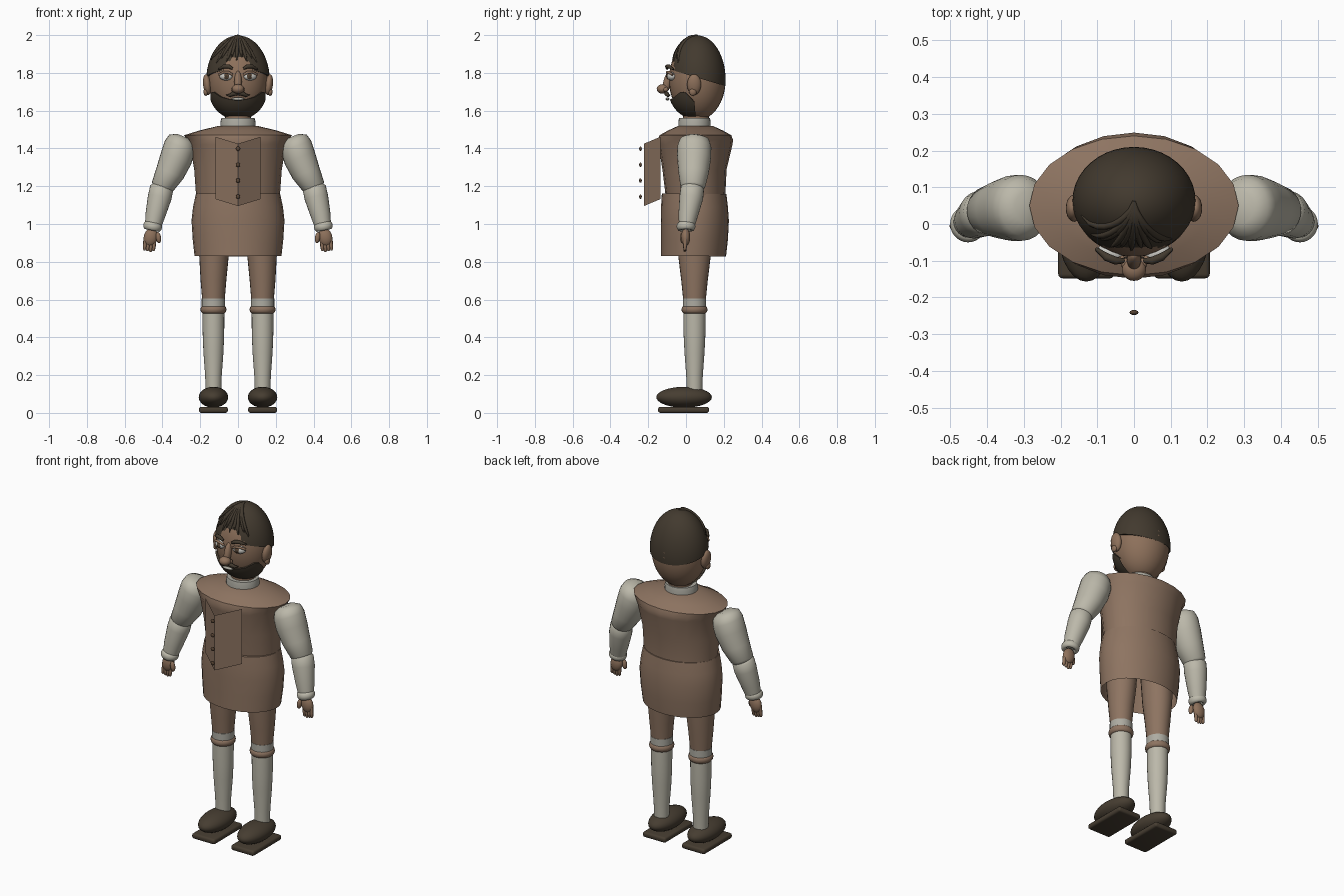
import bpy, bmesh, math
from mathutils import Vector, Matrix, Euler

if "Cube" in bpy.data.objects:
    bpy.data.objects.remove(bpy.data.objects["Cube"])


def material(name, r, g, b):
    m = bpy.data.materials.new(name)
    m.diffuse_color = (r, g, b, 1)
    m.use_nodes = True
    m.node_tree.nodes["Principled BSDF"].inputs["Base Color"].default_value = m.diffuse_color
    return m


VEST = material("vest brown", 0.27, 0.175, 0.12)
SKIN = material("skin tan", 0.27, 0.165, 0.105)
HAIR = material("dark hair", 0.055, 0.042, 0.028)
CREAM = material("cream cloth", 0.50, 0.48, 0.40)
GREY = material("grey cloth", 0.42, 0.41, 0.36)
SHOE = material("shoe brown", 0.062, 0.047, 0.031)
WHITE = material("eye white", 0.62, 0.61, 0.57)
IRIS = material("iris brown", 0.10, 0.06, 0.035)


def finish(name, bm, mat, angle=40, solid=True):
    if solid:
        bmesh.ops.recalc_face_normals(bm, faces=bm.faces)
    me = bpy.data.meshes.new(name)
    bm.to_mesh(me)
    bm.free()
    me.materials.append(mat)
    ob = bpy.data.objects.new(name, me)
    bpy.context.collection.objects.link(ob)
    bpy.context.view_layer.objects.active = ob
    ob.select_set(True)
    bpy.ops.object.shade_smooth_by_angle(angle=math.radians(angle))
    ob.select_set(False)
    return ob


def ball(name, mat, loc, rad, rot=(0, 0, 0), u=20, v=14):
    bm = bmesh.new()
    mtx = Matrix.Translation(loc) @ Euler(rot).to_matrix().to_4x4() @ Matrix.Diagonal((*rad, 1))
    bmesh.ops.create_uvsphere(bm, u_segments=u, v_segments=v, radius=1, matrix=mtx)
    return finish(name, bm, mat, 60)


def loft(name, mat, rings, n=24, cap0=True, cap1=True, angle=40):
    """Rings (x, y, z, rx, ry), square to the line from first to last ring."""
    bm = bmesh.new()
    axis = (Vector(rings[-1][:3]) - Vector(rings[0][:3])).normalized()
    q = Vector((0, 0, 1 if axis.z > 0 else -1)).rotation_difference(axis)
    loops = []
    for x, y, z, rx, ry in rings:
        loops.append([bm.verts.new(Vector((x, y, z)) + q @ Vector(
            (rx * math.cos(2 * math.pi * i / n), ry * math.sin(2 * math.pi * i / n), 0)))
            for i in range(n)])
    for a, b in zip(loops, loops[1:]):
        for i in range(n):
            bm.faces.new((a[i], a[(i + 1) % n], b[(i + 1) % n], b[i]))
    if cap0:
        bm.faces.new(loops[0])
    if cap1:
        bm.faces.new(loops[-1])
    return finish(name, bm, mat, angle)


def tube(name, mat, pts, r, taper=None):
    """Round tube along a path, tapered by per-point factors."""
    cu = bpy.data.curves.new(name, 'CURVE')
    cu.dimensions, cu.bevel_depth, cu.bevel_resolution, cu.use_fill_caps = '3D', r, 2, True
    sp = cu.splines.new('POLY')
    sp.points.add(len(pts) - 1)
    for i, (p, c) in enumerate(zip(sp.points, pts)):
        p.co = (*c, 1)
        p.radius = taper[i] if taper else 1
    cu.materials.append(mat)
    ob = bpy.data.objects.new(name, cu)
    bpy.context.collection.objects.link(ob)
    return ob


def band(name, mat, loc, R, r, rot=(0, 0, 0), h=1.0):
    """Ring with a rounded cross-section, h stretches its height."""
    n, k = 28, 10
    bm = bmesh.new()
    mtx = Matrix.Translation(loc) @ Euler(rot).to_matrix().to_4x4()
    g = [[bm.verts.new(mtx @ Vector(((R + r * math.cos(b)) * math.cos(a),
                                     (R + r * math.cos(b)) * math.sin(a), h * r * math.sin(b))))
          for b in [2 * math.pi * j / k for j in range(k)]]
         for a in [2 * math.pi * i / n for i in range(n)]]
    for i in range(n):
        for j in range(k):
            a, b = g[i], g[(i + 1) % n]
            bm.faces.new((a[j], b[j], b[(j + 1) % k], a[(j + 1) % k]))
    return finish(name, bm, mat, 60)


# Torso and open skirt of the waistcoat
Y = 0.05
loft("waistcoat_top", VEST, [(0, Y, 1.15, .222, .158), (0, Y - .005, 1.29, .232, .17),
     (0, Y, 1.42, .255, .196), (0, Y, 1.445, .268, .199), (0, Y, 1.47, .285, .19),
     (0, Y, 1.495, .205, .145), (0, Y, 1.52, .10, .09)], 20, cap0=False)
loft("waistcoat_skirt", VEST, [(0, .04, .83, .23, .172), (0, .045, .92, .24, .177),
     (0, .047, 1.02, .246, .18), (0, .045, 1.09, .238, .177), (0, .043, 1.16, .223, .171)],
     28, cap0=False)

# Folded front panel with buttons
bm = bmesh.new()
cols = [[bm.verts.new((x, y, z + t)) for z in (1.095, 1.425)]
        for x, y, t in ((-.12, -.135, .037), (0, -.223, 0), (.12, -.135, .037))]
for a, b in zip(cols, cols[1:]):
    bm.faces.new((a[0], b[0], b[1], a[1]))
finish("front_panel", bm, VEST, 20, solid=False)
for i, z in enumerate((1.145, 1.23, 1.313, 1.398)):
    ball(f"button_{i}", IRIS, (0, -.241, z), (.012, .007, .012), u=12, v=8)

# Neck and collar
loft("neck", SKIN, [(0, .05, 1.48, .068, .068), (0, .055, 1.64, .068, .068)])
loft("collar", GREY, [(0, .045, 1.50, .093, .086), (0, .045, 1.54, .093, .086),
                      (0, .045, 1.56, .088, .082)])

# Legs, stockings and shoes
for s, side in ((-1, "right"), (1, "left")):
    x = .13 * s
    loft(side + "_breeches", VEST, [(x, .045, .58, .058, .058), (x, .045, .7, .068, .07),
         (x * .98, .045, .83, .078, .086), (x * .95, .045, 1.0, .085, .095)])
    loft(side + "_stocking_top", GREY, [(x, .045, .55, .062, .062), (x, .045, .605, .062, .062)])
    loft(side + "_stocking", CREAM, [(x, .045, .10, .041, .041), (x, .045, .2, .044, .044),
         (x, .045, .32, .053, .053), (x, .045, .42, .057, .058), (x, .045, .55, .058, .059)])
    band(side + "_garter", VEST, (x, .045, .547), .054, .015, h=1.4)
    ball(side + "_shoe", SHOE, (x, -.01, .083), (.078, .147, .055), u=28, v=16)
    bm = bmesh.new()
    bmesh.ops.create_cube(bm, size=1, matrix=Matrix.Translation((x, -.013, .016))
                          @ Matrix.Diagonal((.153, .27, .032, 1)))
    bmesh.ops.bevel(bm, geom=bm.edges[:], offset=.012, segments=3, affect='EDGES', profile=.5)
    finish(side + "_sole", bm, SHOE)

# Arms and hands
for s, side in ((-1, "right"), (1, "left")):
    loft(side + "_upper_sleeve", CREAM, [(.288 * s, .045, 1.462, .04, .045),
         (.298 * s, .045, 1.445, .072, .078), (.308 * s, .044, 1.41, .085, .09),
         (.327 * s, .043, 1.35, .086, .09), (.360 * s, .040, 1.27, .077, .08),
         (.398 * s, .036, 1.20, .062, .066), (.405 * s, .035, 1.18, .048, .05)], angle=60)
    loft(side + "_forearm_sleeve", CREAM, [(.399 * s, .037, 1.21, .045, .045),
         (.404 * s, .034, 1.19, .062, .062), (.415 * s, .028, 1.14, .063, .063),
         (.437 * s, .012, 1.05, .053, .052), (.452 * s, .002, .98, .042, .04)], angle=60)
    tilt = (0, -.2 * s, 0)
    band(side + "_cuff", CREAM, (.452 * s, 0, .987), .035, .015, tilt, 1.5)
    ball(side + "_palm", SKIN, (.462 * s, -.002, .93), (.037, .024, .048), tilt)
    for i in range(4):
        fx = .443 + .016 * i
        tube(f"{side}_finger_{i}", SKIN, [(fx * s, -.003, .92), ((fx + .002) * s, -.005, .885),
             ((fx + .004) * s, -.006, .858 + .004 * abs(i - 1)),
             ((fx + .004) * s, -.006, .852 + .004 * abs(i - 1))], .01, (1, 1, .8, .35))
    ball(side + "_thumb", SKIN, (.421 * s, -.018, .928), (.014, .014, .03), (0, .15 * s, 0), 12, 8)

# Head and ears
CY, CZ = .06, 1.765
ball("head", SKIN, (0, CY, CZ), (.157, .15, .215), u=32, v=22)
for s, side in ((-1, "right"), (1, "left")):
    ball(side + "_ear", SKIN, (.163 * s, .043, 1.738), (.022, .037, .055), (0, .12 * s, 0))
    ball(side + "_ear_lobe", SKIN, (.170 * s, .036, 1.70), (.013, .02, .022), u=12, v=8)

# Cap of hair, cut by a plane sloping down to the nape
HR = Vector((.168, .148, .236))
bm = bmesh.new()
bmesh.ops.create_uvsphere(bm, u_segments=40, v_segments=28, radius=1,
                          matrix=Matrix.Translation((0, .062, 1.762)) @ Matrix.Diagonal((*HR, 1)))
cut = bmesh.ops.bisect_plane(bm, geom=bm.verts[:] + bm.edges[:] + bm.faces[:],
                             plane_co=(0, .208, 1.73), plane_no=(0, -.30, -1), clear_outer=True)
bmesh.ops.contextual_create(bm, geom=[e for e in cut['geom_cut']
                                      if isinstance(e, bmesh.types.BMEdge)])
finish("hair_cap", bm, HAIR)

# Fringe strands fanning forward from the crown
for i in range(10):
    end_x = -.142 + .027 * i
    end_z = 1.885 - .02 * (i % 2) - .1 * abs(end_x)
    pts = []
    for j in range(9):
        t = j / 8
        z = 1.998 + (end_z - 1.998) * t ** 1.7
        k = math.sqrt(max(0, 1 - ((z - 1.762) / HR.z) ** 2))
        px = end_x * t ** 1.3
        px = max(-HR.x * k, min(HR.x * k, px))
        py = .062 - HR.y * math.sqrt(max(0, k * k - (px / HR.x) ** 2))
        pts.append((px, py, z))
    tube(f"fringe_strand_{i}", HAIR, pts, .009, [.5, .8, 1, 1, 1, 1, 1, .8, .3])

# Beard: a shell over the jaw whose top edge rises to the cheeks
bm = bmesh.new()
M, N = 36, 14
edge = [(0, 1.658), (20, 1.662), (36, 1.672), (56, 1.70), (66, 1.695), (84, 1.645)]


def beard_top(a):
    for (a0, z0), (a1, z1) in zip(edge, edge[1:]):
        if a <= a1:
            return z0 + (z1 - z0) * (a - a0) / (a1 - a0)
    return edge[-1][1]


grid = []
for i in range(M + 1):
    deg = -84 + 168 * i / M
    a, row = math.radians(deg), []
    for j in range(N + 1):
        z = 1.552 + (beard_top(abs(deg)) - 1.552) * (j / N) ** 1.6
        r = math.sqrt(1 - min(1, (CZ - z) / .213) ** 2.5)
        row.append(bm.verts.new((.163 * r * math.sin(a), CY - .16 * r * math.cos(a), z)))
    grid.append(row + [bm.verts.new((.145 * r * math.sin(a), CY - .14 * r * math.cos(a), z))])
for a, b in zip(grid, grid[1:]):
    for j in range(N + 1):
        bm.faces.new((a[j], b[j], b[j + 1], a[j + 1]))
finish("beard", bm, HAIR, 50, solid=False)

# Face: nose, mouth, moustache, eyes and brows
ball("nose_bridge", SKIN, (0, -.098, 1.752), (.02, .022, .06), (-.25, 0, 0))
ball("nose_tip", SKIN, (0, -.124, 1.715), (.033, .031, .025))
ball("mouth", GREY, (0, -.098, 1.662), (.036, .01, .008), u=16, v=8)
for s, side in ((-1, "right"), (1, "left")):
    tube(side + "_moustache", HAIR, [(0, -.103, 1.692), (.025 * s, -.103, 1.69),
         (.045 * s, -.094, 1.68), (.062 * s, -.084, 1.683)], .011, (.9, 1.1, .8, .2))
    ball(side + "_nostril", SKIN, (.023 * s, -.108, 1.712), (.013, .015, .012), u=12, v=8)
    ball(side + "_eye", WHITE, (.064 * s, -.078, 1.782), (.036, .022, .022), (0, 0, .35 * s))
    ball(side + "_iris", IRIS, (.062 * s, -.096, 1.782), (.016, .007, .016), (0, 0, .35 * s), 16, 10)
    ball(side + "_pupil", HAIR, (.061 * s, -.101, 1.782), (.008, .004, .008), u=12, v=8)
    tube(side + "_eyelid", SKIN, [(.03 * s, -.092, 1.79), (.05 * s, -.1, 1.803),
         (.075 * s, -.093, 1.804), (.1 * s, -.07, 1.79)], .007)
    tube(side + "_brow", HAIR, [(.028 * s, -.1, 1.822), (.05 * s, -.1, 1.834),
         (.075 * s, -.09, 1.834), (.104 * s, -.067, 1.818)], .011, (.6, 1, 1, .4))
